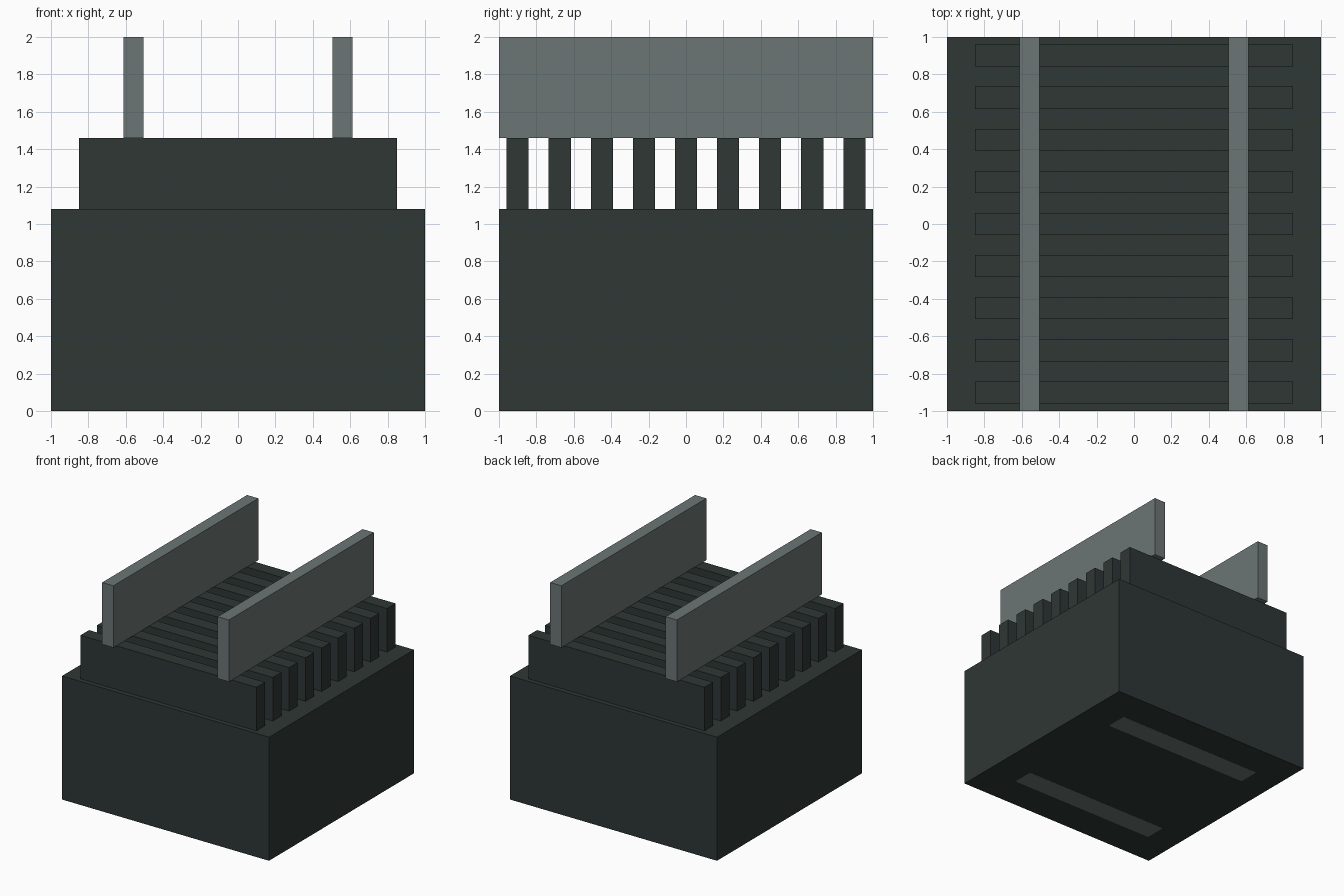
import bpy

if "Cube" in bpy.data.objects:
    bpy.data.objects.remove(bpy.data.objects["Cube"])


def material(name, rgb):
    m = bpy.data.materials.new(name)
    m.diffuse_color = (*rgb, 1.0)
    m.use_nodes = True
    m.node_tree.nodes["Principled BSDF"].inputs["Base Color"].default_value = m.diffuse_color
    return m


dark = material("dark slate", (0.0273, 0.0378, 0.0350))
steel = material("steel grey", (0.147, 0.181, 0.175))


def box(name, x, y, z, mat):
    """Axis-aligned box from (min, max) ranges."""
    bpy.ops.mesh.primitive_cube_add(size=1)
    ob = bpy.context.object
    ob.name = name
    for v in ob.data.vertices:
        v.co = [r[0] if c < 0 else r[1] for c, r in zip(v.co, (x, y, z))]
    ob.data.materials.append(mat)
    return ob


# Track bed
box("track_bed", (-1, 1), (-1, 1), (0.001, 1.08), dark)

# Nine cross ties
for i in range(9):
    yc = -0.9 + 0.225 * i
    box(f"cross_tie_{i + 1}", (-0.85, 0.85), (yc - 0.059, yc + 0.059), (1.08, 1.46), dark)

# Two rails, and the thin plates showing on the underside
for side, s in (("left", -1), ("right", 1)):
    xc = 0.558 * s
    box(f"{side}_rail", (xc - 0.054, xc + 0.054), (-1, 1), (1.46, 2.0), steel)
for side, s in (("front", -1), ("back", 1)):
    yc = 0.605 * s
    box(f"{side}_underside_plate", (-0.74, 0.70), (yc - 0.095, yc + 0.095), (0.0, 0.004), steel)
